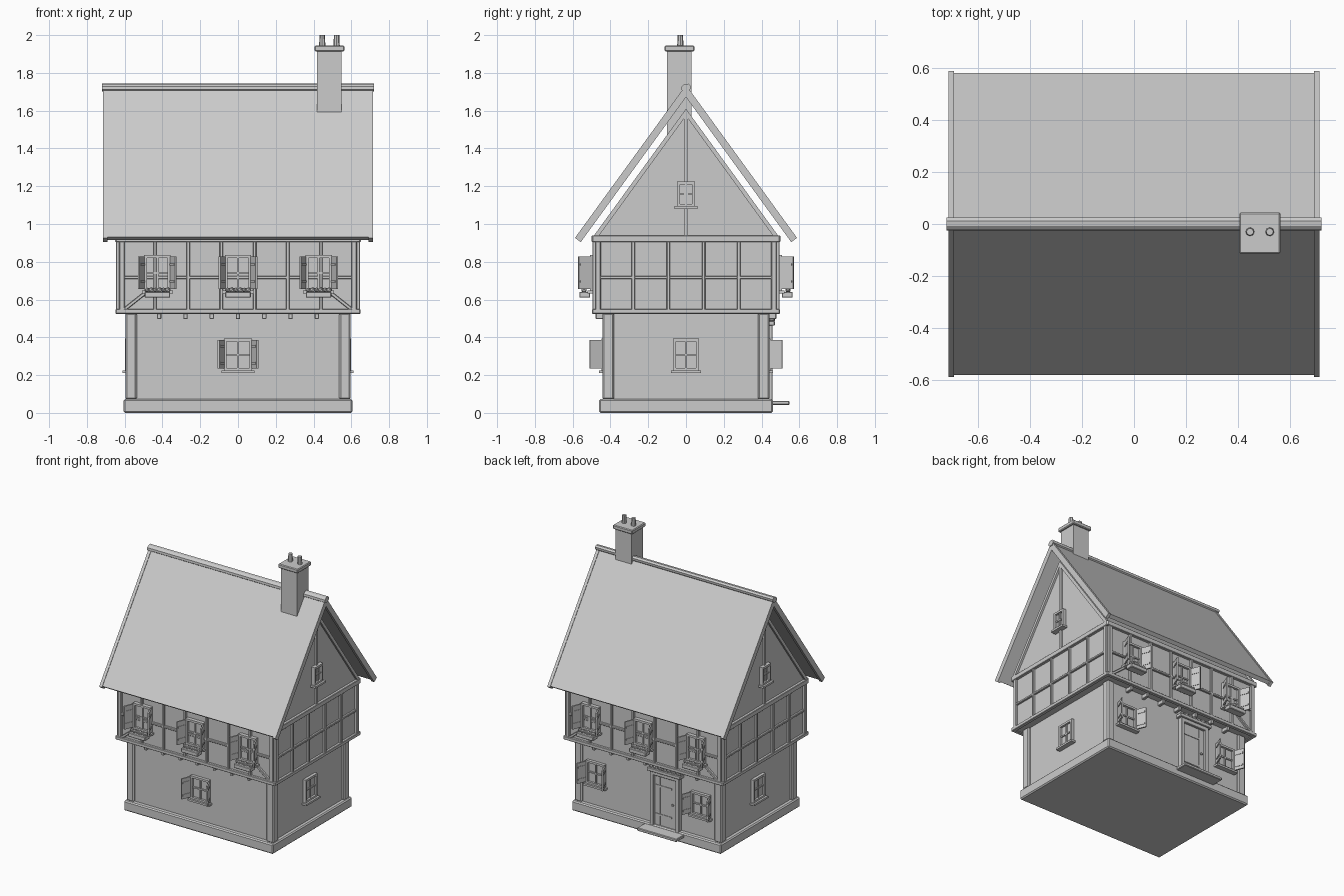
import bpy, bmesh, math
from mathutils import Matrix, Vector

if "Cube" in bpy.data.objects:
    bpy.data.objects.remove(bpy.data.objects["Cube"])

T, R = Matrix.Translation, Matrix.Rotation
ID = Matrix.Identity(4)
K = 1.377                      # roof pitch (rise over run)


def finish(bm, name, bevel=0.0):
    bmesh.ops.recalc_face_normals(bm, faces=bm.faces[:])
    me = bpy.data.meshes.new(name)
    bm.to_mesh(me)
    bm.free()
    ob = bpy.data.objects.new(name, me)
    bpy.context.collection.objects.link(ob)
    if bevel:
        m = ob.modifiers.new("soft_edges", 'BEVEL')
        m.width, m.segments = bevel, 1
    return ob


def box(bm, x, y, z, M=ID):
    """Box from three (min, max) ranges, placed by matrix M."""
    c = [(a + b) / 2 for a, b in (x, y, z)]
    s = [b - a for a, b in (x, y, z)]
    bmesh.ops.create_cube(bm, size=1, matrix=M @ T(c) @ Matrix.Diagonal((*s, 1)))


def bar(bm, a, b, w, d, M=ID):
    """Straight timber in a wall plane from (u, z) a to b."""
    a, b = Vector(a), Vector(b)
    v = b - a
    rot = R(-math.atan2(v.y, v.x), 4, 'Y')
    mid = (a + b) / 2
    bmesh.ops.create_cube(bm, size=1, matrix=M @ T((mid.x, 0, mid.y)) @ rot
                          @ Matrix.Diagonal((v.length, d, w, 1)))


def prism(bm, pts, x0, x1):
    """Extrude a (y, z) outline along x."""
    f = bm.faces.new([bm.verts.new((x0, y, z)) for y, z in pts])
    ext = bmesh.ops.extrude_face_region(bm, geom=[f])['geom']
    bmesh.ops.translate(bm, vec=(x1 - x0, 0, 0),
                        verts=[g for g in ext if isinstance(g, bmesh.types.BMVert)])


def chevron(top, t, reach):
    """Outline of a pitched band of thickness t."""
    right = [(reach, top - K * reach), (reach - .81 * t, top - K * reach - .588 * t)]
    left = [(-y, z) for y, z in reversed(right)]
    return [(0, top), *right, (0, top - 1.70 * t), *left]


def wall(angle, dist):
    """Wall frame: local x along the wall, local -y outward."""
    return R(math.radians(angle), 4, 'Z') @ T((0, -dist, 0))


# Masonry: plinth, ground storey, jettied upper storey, attic
for name, hx, hy, z in (("plinth", .605, .46, (0, .073)),
                        ("ground_walls", .575, .425, (.06, .53)),
                        ("upper_walls", .63, .48, (.53, .92))):
    bm = bmesh.new()
    box(bm, (-hx, hx), (-hy, hy), z)
    finish(bm, name, .008 if name == "plinth" else 0)
bm = bmesh.new()
prism(bm, [(-.485, .92), (.485, .92), (0, 1.588)], -.63, .63)
finish(bm, "attic_gables")

# Ground corner posts
bm = bmesh.new()
for sx in (-1, 1):
    for sy in (-1, 1):
        box(bm, (sx * .566 - .03, sx * .566 + .03), (sy * .412 - .03, sy * .412 + .03), (.07, .53))
finish(bm, "ground_corner_posts", .008)

# Upper timber frame
FRONT, BACK, RIGHT, LEFT = wall(0, .485), wall(180, .485), wall(90, .635), wall(-90, .635)
bm = bmesh.new()
for M, half, bays in ((FRONT, .645, 7), (BACK, .645, 7), (RIGHT, .495, 5), (LEFT, .495, 5)):
    e = half - .03
    bar(bm, (-half, .537), (half, .537), .025, .026, M)
    bar(bm, (-half, .922), (half, .922), .034, .03, M)
    bar(bm, (-e, .717), (e, .717), .016, .018, M)
    for i in range(bays + 1):
        u = -e + 2 * e * i / bays
        w = .028 if i in (0, bays) else .018
        bar(bm, (u, .54), (u, .91), w, .022, M)
    if bays == 7:
        for s in (-1, 1):
            bar(bm, (s * .605, .545), (s * .485, .64), .018, .02, M)
finish(bm, "upper_timber_frame", .003)

# Gable rafters and king posts
bm = bmesh.new()
for s in (-1, 1):
    prism(bm, chevron(1.61, .022, .495), s * .622, s * .645)
    box(bm, sorted((s * .622, s * .643)), (-.01, .01), (.93, 1.58))
finish(bm, "gable_timbers")

# Joist ends below the jetty
bm = bmesh.new()
for i in range(-3, 4):
    for s in (-1, 1):
        box(bm, (i * .139 - .011, i * .139 + .011), sorted((s * .41, s * .478)), (.497, .527))
finish(bm, "jetty_joists", .003)

# Roof
bm = bmesh.new()
prism(bm, chevron(1.730, .028, .58), -.70, .70)
finish(bm, "roof_slopes")
bm = bmesh.new()
for s in (-1, 1):
    prism(bm, chevron(1.736, .038, .588), s * .692, s * .714)
finish(bm, "bargeboards")
bm = bmesh.new()
bmesh.ops.create_cone(bm, cap_ends=True, segments=8, radius1=.027, radius2=.027, depth=1.44,
                      matrix=T((0, 0, 1.722)) @ R(math.pi / 2, 4, 'Y') @ R(math.pi / 8, 4, 'Z')
                      @ Matrix.Diagonal((.75, 1, 1, 1)))
finish(bm, "ridge_cap")

# Chimney
CX, CY = .484, -.035
bm = bmesh.new()
box(bm, (CX - .065, CX + .065), (CY - .065, CY + .065), (1.46, 1.925))
finish(bm, "chimney_stack")
bm = bmesh.new()
box(bm, (CX - .079, CX + .079), (CY - .079, CY + .079), (1.914, 1.944))
finish(bm, "chimney_cap", .005)
bm = bmesh.new()
for s in (-1, 1):
    bmesh.ops.create_cone(bm, cap_ends=True, segments=8, radius1=.017, radius2=.014, depth=.06,
                          matrix=T((CX + s * .038, CY + .005, 1.97)))
finish(bm, "chimney_pots")


# Windows with optional shutters and flower boxes
def window(name, M, u, z, w, h, shutters=False, flowers=False):
    M = M @ T((u, 0, z))
    bm = bmesh.new()
    t = .015
    box(bm, (-w, w), (-.006, .01), (-h, h), M)
    for s in (-1, 1):
        box(bm, sorted((s * w, s * (w - t))), (-.022, .01), (-h, h), M)
        box(bm, (-w, w), (-.022, .01), sorted((s * h, s * (h - t))), M)
    box(bm, (-.005, .005), (-.015, .0), (-h, h), M)
    box(bm, (-w, w), (-.014, .0), (-.005, .005), M)
    box(bm, (-w - .012, w + .012), (-.036, .01), (-h - .012, -h + .002), M)
    finish(bm, name)
    if shutters:
        bm = bmesh.new()
        for s in (-1, 1):
            H = M @ T((s * w, -.015, 0)) @ R(math.radians(-68 if s > 0 else 248), 4, 'Z')
            box(bm, (0, .075), (-.005, .005), (-h + .012, h - .008), H)
            for zz in (-.045, .045):
                box(bm, (.008, .067), (-.008, .008), (zz - .006, zz + .006), H)
        finish(bm, name + "_shutters")
    if flowers:
        bm = bmesh.new()
        box(bm, (-.068, .068), (-.08, -.022), (-h - .035, -h - .004), M)
        finish(bm, name + "_flower_box", .004)
        bm = bmesh.new()
        for i in range(6):
            bmesh.ops.create_icosphere(bm, subdivisions=1, radius=.013 + .003 * (i % 2),
                                       matrix=M @ T((-.055 + .022 * i, -.055, -h + .006)))
        finish(bm, name + "_flowers")


UF, UB = wall(0, .485), wall(180, .485)
GF, GB = wall(0, .425), wall(180, .425)
for side, M in (("front", UF), ("back", UB)):
    for i in (-1, 0, 1):
        window(f"upper_{side}_window_{i + 2}", M, i * .427, .74, .07, .095, True, True)
window("ground_front_window", GF, 0, .308, .075, .085, True)
for i in (-1, 1):
    window(f"ground_back_window_{i + 2}", GB, i * .425, .308, .075, .085, True)
for side, a in (("right", 90), ("left", -90)):
    window(f"ground_{side}_window", wall(a, .575), 0, .308, .068, .085)
    window(f"gable_{side}_window", wall(a, .635), 0, 1.158, .048, .066)

# Back door: leaf, frame, lintel, doorstep, trim
D = GB @ T((.145, 0, 0))
bm = bmesh.new()
for i in range(4):
    box(bm, (-.088 + .044 * i + .001, -.044 + .044 * i - .001), (-.018, .01), (.07, .44), D)
for z in (.15, .36):
    box(bm, (-.085, .05), (-.022, 0), (z - .007, z + .007), D)
bmesh.ops.create_icosphere(bm, subdivisions=1, radius=.01, matrix=D @ T((.062, -.026, .25)))
finish(bm, "door_leaf")
bm = bmesh.new()
for s in (-1, 1):
    box(bm, sorted((s * .088, s * .118)), (-.034, .01), (.06, .45), D)
box(bm, (-.118, .118), (-.034, .01), (.435, .465), D)
box(bm, (-.135, .135), (-.045, .01), (.462, .487), D)
finish(bm, "door_frame", .003)
bm = bmesh.new()
for i in range(7):
    bmesh.ops.create_icosphere(bm, subdivisions=1, radius=.015 + .003 * (i % 2),
                               matrix=D @ T((-.108 + .036 * i, -.03, .495)))
finish(bm, "door_greenery")
bm = bmesh.new()
box(bm, (-.16, .16), (-.122, 0), (.042, .064), D)
finish(bm, "doorstep", .004)
